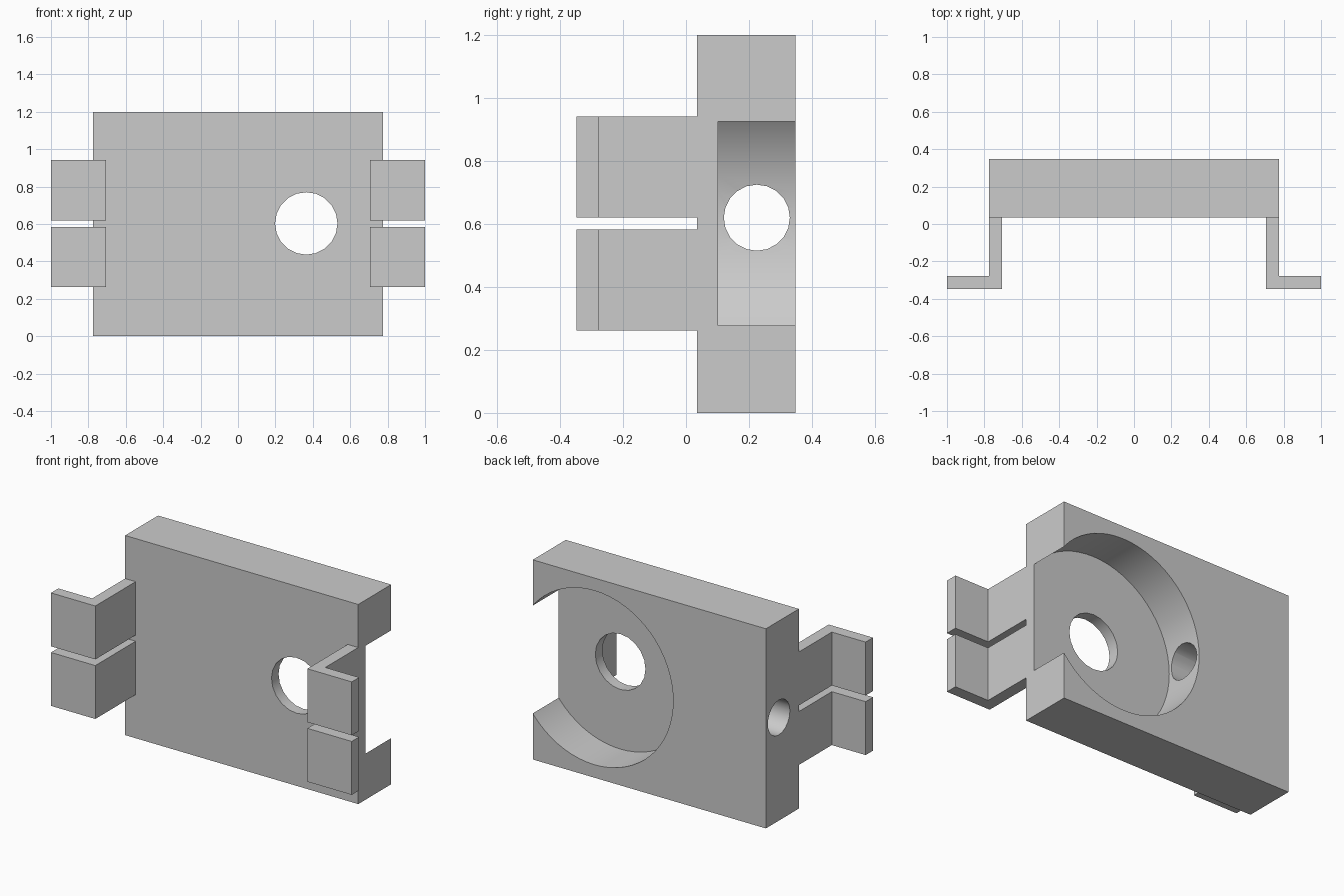
import bpy
import bmesh
import math
from mathutils import Matrix, Vector

if "Cube" in bpy.data.objects:
    bpy.data.objects.remove(bpy.data.objects["Cube"], do_unlink=True)

grey = bpy.data.materials.new("light_grey")
grey.use_nodes = True
colour = (0.6, 0.6, 0.6, 1.0)
grey.diffuse_color = colour
grey.node_tree.nodes["Principled BSDF"].inputs["Base Color"].default_value = colour

BACK, FRONT = 0.348, 0.035       # plate depth range
HALF, HEIGHT = 0.775, 1.2        # plate half width and height
WALL = 0.07                      # bracket sheet thickness


def add_object(name, bm):
    mesh = bpy.data.meshes.new(name)
    bm.to_mesh(mesh)
    bm.free()
    mesh.materials.append(grey)
    obj = bpy.data.objects.new(name, mesh)
    bpy.context.collection.objects.link(obj)
    return obj


def box(name, low, high):
    low, high = Vector(low), Vector(high)
    bm = bmesh.new()
    bmesh.ops.create_cube(bm, size=1, matrix=Matrix.Translation((low + high) / 2)
                          @ Matrix.Diagonal((*(high - low), 1)))
    return add_object(name, bm)


def cylinder(name, centre, radius, depth, axis, sides):
    bm = bmesh.new()
    turn = Matrix.Rotation(math.pi / 2, 4, axis)
    bmesh.ops.create_cone(bm, cap_ends=True, segments=sides, radius1=radius,
                          radius2=radius, depth=depth,
                          matrix=Matrix.Translation(centre) @ turn)
    return add_object(name, bm)


def cut(target, cutter):
    mod = target.modifiers.new(cutter.name, 'BOOLEAN')
    mod.operation = 'DIFFERENCE'
    mod.solver = 'EXACT'
    mod.object = cutter
    bpy.context.view_layer.objects.active = target
    bpy.ops.object.modifier_apply(modifier=mod.name)
    bpy.data.objects.remove(cutter, do_unlink=True)


# Plate with a round pocket open on its left edge, a through hole and a side bore
plate = box("plate", (-HALF, FRONT, 0), (HALF, BACK, HEIGHT))
cut(plate, cylinder("pocket_cutter", (0.365, 0.602, 0.601), 0.523, 1.0, 'X', 64))
cut(plate, cylinder("hole_cutter", (0.365, 0, 0.603), 0.167, 1.0, 'X', 20))
cut(plate, cylinder("bore_cutter", (-0.5, 0.225, 0.62), 0.105, 1.0, 'Y', 20))

# L-shaped clips: an arm running forward and a foot turned outward
clip_outline = [(HALF - WALL, FRONT), (HALF - WALL, -BACK), (1, -BACK),
                (1, WALL - BACK), (HALF, WALL - BACK), (HALF, FRONT)]
for side, sign in (("left", 1), ("right", -1)):
    for level, bottom in (("lower", 0.262), ("upper", 0.62)):
        bm = bmesh.new()
        face = bm.faces.new([bm.verts.new((sign * x, y, bottom)) for x, y in clip_outline])
        grown = bmesh.ops.extrude_face_region(bm, geom=[face])["geom"]
        bmesh.ops.translate(bm, vec=(0, 0, 0.321),
                            verts=[v for v in grown if isinstance(v, bmesh.types.BMVert)])
        bmesh.ops.recalc_face_normals(bm, faces=bm.faces)
        add_object(f"{side}_{level}_clip", bm)

# Smooth round walls, sharp edges kept
bpy.ops.object.select_all(action='DESELECT')
plate.select_set(True)
bpy.context.view_layer.objects.active = plate
bpy.ops.object.shade_smooth_by_angle(angle=math.radians(30))
